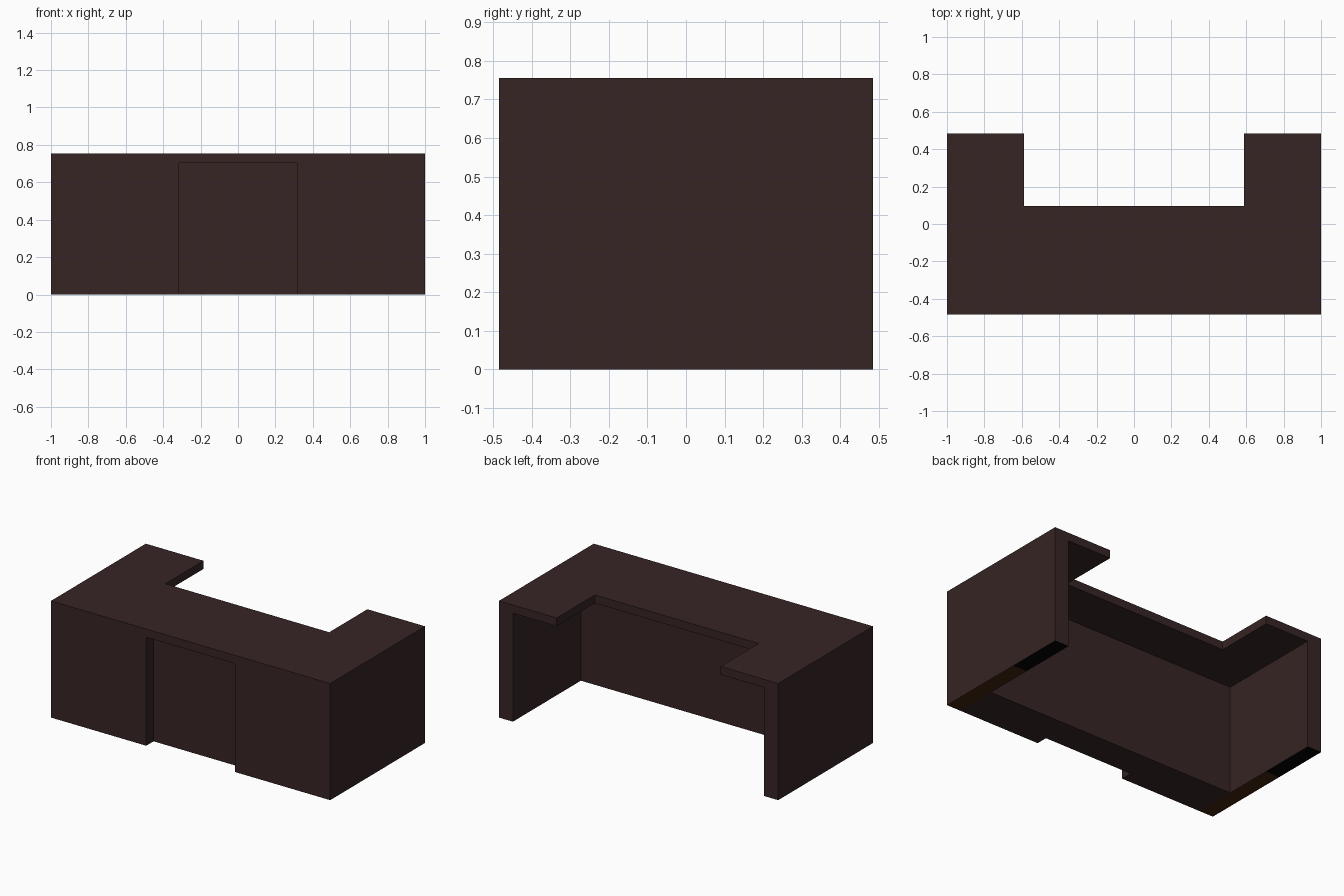
import bpy
import bmesh

if "Cube" in bpy.data.objects:
    bpy.data.objects.remove(bpy.data.objects["Cube"])


def material(name, rgb):
    m = bpy.data.materials.new(name)
    m.diffuse_color = (*rgb, 1.0)
    m.use_nodes = True
    m.node_tree.nodes["Principled BSDF"].inputs["Base Color"].default_value = m.diffuse_color
    return m


WOOD = material("dark_wood", (0.038, 0.018, 0.018))
BROWN = material("brown_base", (0.055, 0.018, 0.004))
BLACK = material("black_base", (0.001, 0.001, 0.001))


def prism(name, outline, z0, z1, mats=(WOOD,)):
    """Extrude a plan outline (counter-clockwise) from z0 up to z1."""
    bm = bmesh.new()
    face = bm.faces.new([bm.verts.new((x, y, z0)) for x, y in outline])
    ext = bmesh.ops.extrude_face_region(bm, geom=[face], use_keep_orig=True)
    verts = [g for g in ext["geom"] if isinstance(g, bmesh.types.BMVert)]
    bmesh.ops.translate(bm, vec=(0, 0, z1 - z0), verts=verts)
    bmesh.ops.recalc_face_normals(bm, faces=bm.faces)
    me = bpy.data.meshes.new(name)
    bm.to_mesh(me)
    bm.free()
    for m in mats:
        me.materials.append(m)
    ob = bpy.data.objects.new(name, me)
    bpy.context.collection.objects.link(ob)
    return ob


D = 0.485        # half depth
H = 0.755        # desk height
T = 0.702        # underside of the top
NX, NY = 0.587, 0.095   # knee notch
SPLIT = 0.11     # where the underside colour changes

# U-shaped desk top
prism("desk_top", [(-1, -D), (1, -D), (1, D), (NX, D), (NX, NY),
                   (-NX, NY), (-NX, D), (-1, D)], T, H)

# front body with the shallow centre recess
prism("front_panel", [(-0.9, -D), (-0.318, -D), (-0.318, -0.41), (0.318, -0.41),
                      (0.318, -D), (0.9, -D), (0.9, -0.21), (-0.9, -0.21)], 0, T)

# end panels with two-coloured undersides
for side, s in (("left", -1), ("right", 1)):
    xa, xb = sorted((s * 0.9, s * 1.0))
    ob = prism(side + "_end_panel", [(xa, -D), (xb, -D), (xb, D), (xa, D)],
               0, T, (WOOD, BROWN, BLACK))
    bm = bmesh.new()
    bm.from_mesh(ob.data)
    bottom = [f for f in bm.faces if f.normal.z < -0.9]
    geom = bottom + list({e for f in bottom for e in f.edges})
    bmesh.ops.bisect_plane(bm, geom=geom, plane_co=(0, SPLIT, 0), plane_no=(0, 1, 0))
    bm.normal_update()
    for f in bm.faces:
        if f.normal.z < -0.9:
            f.material_index = 1 if f.calc_center_median().y < SPLIT else 2
    bm.to_mesh(ob.data)
    bm.free()
